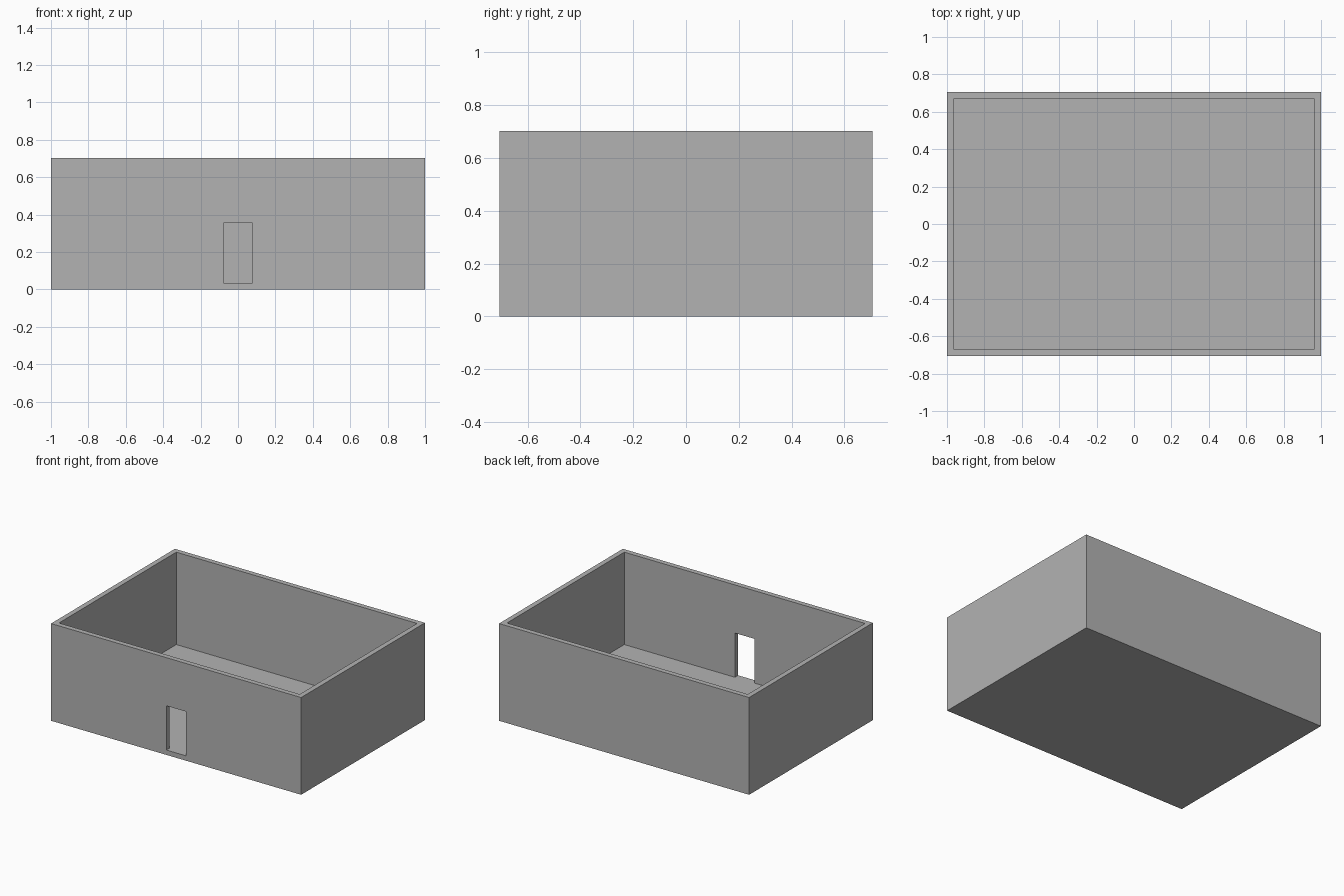
import bpy
import bmesh
from mathutils import Vector

default = bpy.data.objects.get("Cube")
if default:
    bpy.data.objects.remove(default, do_unlink=True)

HALF_X, HALF_Y, HEIGHT = 1.0, 0.707, 0.703
WALL, FLOOR = 0.037, 0.035
DOOR_HALF, DOOR_TOP = 0.078, 0.355

grey = bpy.data.materials.new("plain_grey")
grey.use_nodes = True
colour = (0.45, 0.45, 0.45, 1)
grey.diffuse_color = colour
grey.node_tree.nodes["Principled BSDF"].inputs["Base Color"].default_value = colour


def box(name, low, high):
    """Axis-aligned box between two corners."""
    low, high = Vector(low), Vector(high)
    bm = bmesh.new()
    bmesh.ops.create_cube(bm, size=1)
    for v in bm.verts:
        v.co = (low + high) / 2 + v.co * (high - low)
    mesh = bpy.data.meshes.new(name)
    bm.to_mesh(mesh)
    bm.free()
    mesh.materials.append(grey)
    obj = bpy.data.objects.new(name, mesh)
    bpy.context.collection.objects.link(obj)
    return obj


def cut(target, cutter):
    """Subtract the cutter from the target, then discard it."""
    cutter.hide_render = True
    mod = target.modifiers.new(cutter.name, 'BOOLEAN')
    mod.operation = 'DIFFERENCE'
    mod.solver = 'EXACT'
    mod.object = cutter
    bpy.context.view_layer.objects.active = target
    bpy.ops.object.modifier_apply(modifier=mod.name)
    bpy.data.objects.remove(cutter, do_unlink=True)


# Solid block that becomes the floor and four walls
room = box("room_shell", (-HALF_X, -HALF_Y, 0), (HALF_X, HALF_Y, HEIGHT))

# Open-topped interior
inner_x, inner_y = HALF_X - WALL, HALF_Y - WALL
cut(room, box("interior_cutter", (-inner_x, -inner_y, FLOOR),
              (inner_x, inner_y, HEIGHT + WALL)))

# Doorway through the front wall, its sill level with the floor
cut(room, box("doorway_cutter", (-DOOR_HALF, -HALF_Y - WALL, FLOOR),
              (DOOR_HALF, -inner_y + WALL, DOOR_TOP)))
